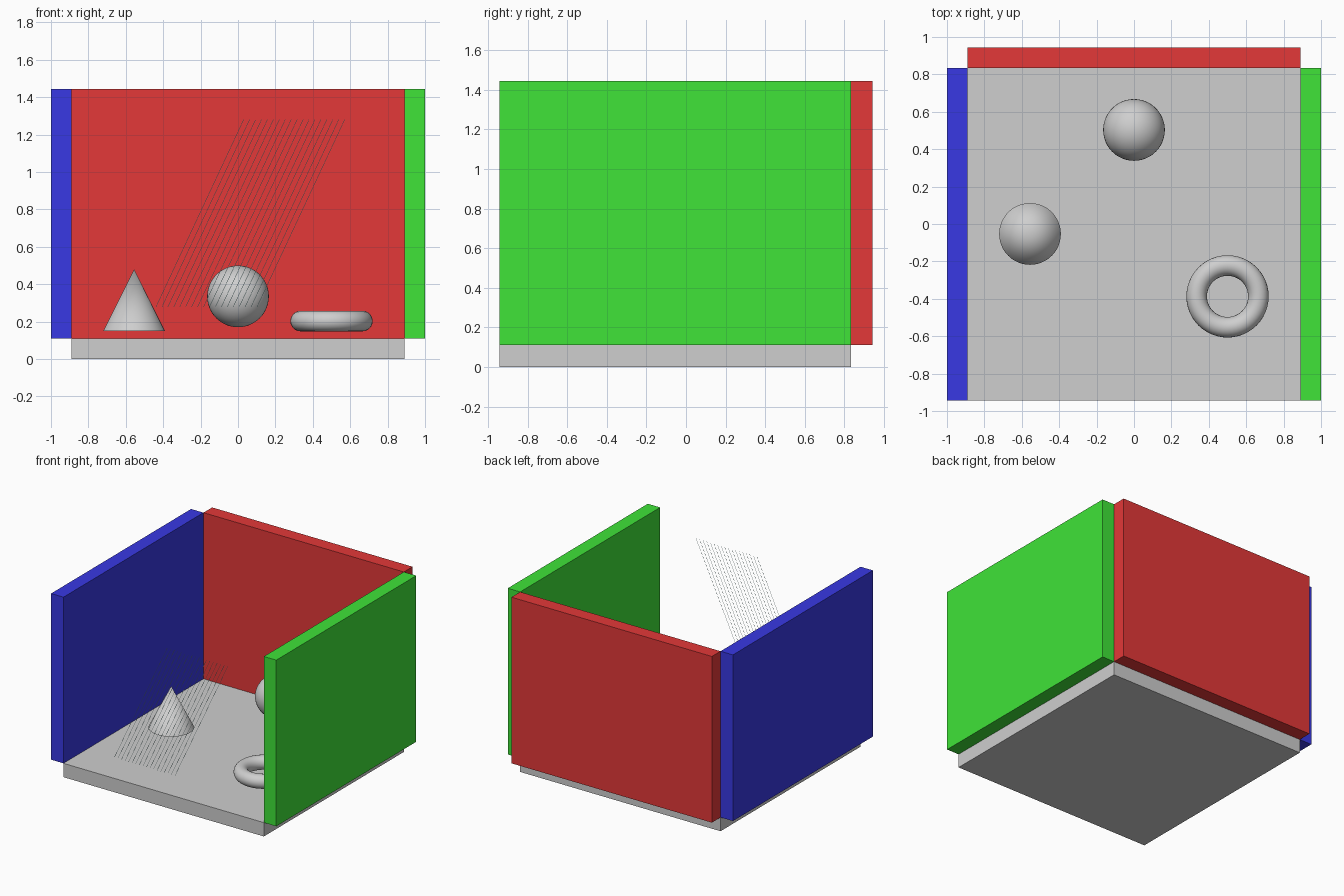
import bpy, math

if "Cube" in bpy.data.objects:
    bpy.data.objects.remove(bpy.data.objects["Cube"])


def material(name, rgb):
    m = bpy.data.materials.new(name)
    m.diffuse_color = (*rgb, 1.0)
    m.use_nodes = True
    m.node_tree.nodes["Principled BSDF"].inputs["Base Color"].default_value = m.diffuse_color
    return m


GREY = material("light grey", (0.62, 0.62, 0.62))
RED = material("red", (0.77, 0.04, 0.04))
GREEN = material("green", (0.05, 0.77, 0.04))
BLUE = material("blue", (0.04, 0.04, 0.77))
CYAN = material("pale cyan", (0.45, 0.8, 0.8))


def mesh_object(name, verts, faces, mat):
    me = bpy.data.meshes.new(name)
    me.from_pydata(verts, [], faces)
    me.materials.append(mat)
    ob = bpy.data.objects.new(name, me)
    bpy.context.collection.objects.link(ob)
    return ob


def slab(name, x, y, z, mat):
    verts = [(a, b, c) for a in x for b in y for c in z]
    faces = [(0, 1, 3, 2), (4, 6, 7, 5), (0, 4, 5, 1),
             (2, 3, 7, 6), (0, 2, 6, 4), (1, 5, 7, 3)]
    return mesh_object(name, verts, faces, mat)


def finish(name, mat):
    ob = bpy.context.object
    ob.name = name
    ob.data.materials.append(mat)
    bpy.ops.object.shade_smooth_by_angle(angle=math.radians(40))
    return ob


# Room: floor slab and three walls
IN, OUT = 0.89, 1.0
FRONT, BACK = -0.943, 0.833
FLOOR, TOP = 0.111, 1.445
slab("floor", (-IN, IN), (FRONT, BACK), (0, FLOOR), GREY)
slab("back_wall", (-IN, IN), (BACK, 0.943), (FLOOR, TOP), RED)
slab("left_wall", (-OUT, -IN), (FRONT, BACK), (FLOOR, TOP), BLUE)
slab("right_wall", (IN, OUT), (FRONT, BACK), (FLOOR, TOP), GREEN)

# Solids hovering just above the floor
bpy.ops.mesh.primitive_cone_add(vertices=48, radius1=0.165, depth=0.33,
                                location=(-0.556, -0.053, 0.315))
finish("cone", GREY)
bpy.ops.mesh.primitive_uv_sphere_add(segments=48, ring_count=24, radius=0.165,
                                     location=(0, 0.503, 0.335))
finish("sphere", GREY)
bpy.ops.mesh.primitive_torus_add(major_segments=48, minor_segments=24,
                                 major_radius=0.165, minor_radius=0.055,
                                 location=(0.5, -0.387, 0.203))
finish("ring", GREY)

# Slanted hairlines in the open front plane, like a glint on glass
COUNT, WIDTH, HAIR = 18, 0.54, 0.0025
Z0, Z1, SHEAR = 0.278, 1.282, 0.47
verts, faces = [], []
for i in range(COUNT):
    x = -0.44 + WIDTH * i / (COUNT - 1)
    n = len(verts)
    verts += [(x, FRONT, Z0), (x + HAIR, FRONT, Z0),
              (x + HAIR + SHEAR, FRONT, Z1), (x + SHEAR, FRONT, Z1)]
    faces.append((n, n + 1, n + 2, n + 3))
mesh_object("glint_lines", verts, faces, CYAN)
